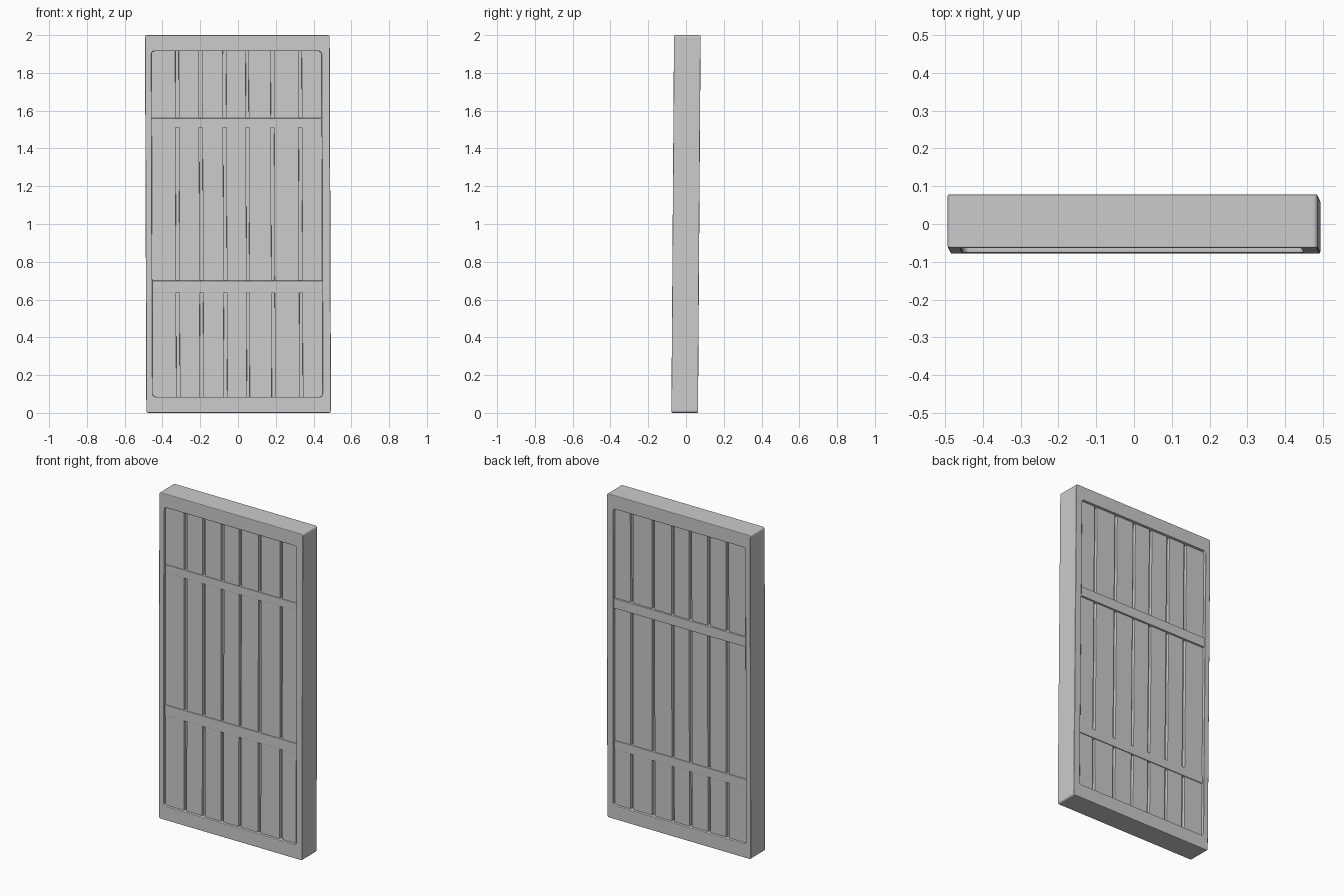
import bpy, bmesh, math

if "Cube" in bpy.data.objects:
    bpy.data.objects.remove(bpy.data.objects["Cube"])

HALF_T = 0.0705          # half the door thickness


def lean(x, y, z):
    """The whole door leans very slightly backwards and sideways."""
    return (x - 0.0035 * (z - 1), y + 0.007 * (z - 1), z)


def finish(name, bm, bevel):
    for v in bm.verts:
        v.co = lean(*v.co)
    bmesh.ops.recalc_face_normals(bm, faces=bm.faces)
    me = bpy.data.meshes.new(name)
    bm.to_mesh(me)
    bm.free()
    ob = bpy.data.objects.new(name, me)
    bpy.context.collection.objects.link(ob)
    if bevel:
        mod = ob.modifiers.new("soft_edges", 'BEVEL')
        mod.width = bevel
        mod.segments = 2
        mod.limit_method = 'ANGLE'
        mod.angle_limit = math.radians(50)
    return ob


def box(name, x0, x1, y0, y1, z0, z1, bevel=0.002):
    bm = bmesh.new()
    bmesh.ops.create_cube(bm, size=1)
    for v in bm.verts:
        v.co = (x1 if v.co.x > 0 else x0,
                y1 if v.co.y > 0 else y0,
                z1 if v.co.z > 0 else z0)
    return finish(name, bm, bevel)


def rounded_rect(x0, x1, z0, z1, r, n=4):
    pts = []
    corners = ((x1 - r, z1 - r), (x0 + r, z1 - r), (x0 + r, z0 + r), (x1 - r, z0 + r))
    for i, (cx, cz) in enumerate(corners):
        for k in range(n + 1):
            a = math.pi / 2 * (i + k / n)
            pts.append((cx + r * math.cos(a), cz + r * math.sin(a)))
    return pts


# Outer frame: one ring with rounded corners
bm = bmesh.new()
outer = rounded_rect(-0.489, 0.489, 0, 2, 0.012)
inner = rounded_rect(-0.455, 0.445, 0.085, 1.915, 0.016)
loops = [[bm.verts.new((x, y, z)) for x, z in pts]
         for pts, y in ((outer, -HALF_T), (outer, HALF_T), (inner, HALF_T), (inner, -HALF_T))]
n = len(outer)
for a, b in zip(loops, loops[1:] + loops[:1]):
    for i in range(n):
        j = (i + 1) % n
        bm.faces.new((a[i], a[j], b[j], b[i]))
finish("frame", bm, 0.004)

# Core sheet that closes the gaps between planks
box("core", -0.465, 0.455, -0.036, 0.036, 0.07, 1.93, 0)

# Vertical planks, showing on both sides
gaps = [(-0.329, -0.311), (-0.204, -0.186), (-0.077, -0.060),
        (0.044, 0.059), (0.176, 0.193), (0.323, 0.340)]
edges = [-0.465] + [e for g in gaps for e in g] + [0.455]
py = HALF_T - 0.016
for i in range(0, len(edges), 2):
    box(f"plank_{i // 2 + 1}", edges[i], edges[i + 1], -py, py, 0.07, 1.93)

# Cross rails: the front and back pairs sit at different heights
for name, side, z0, z1, recess in (
        ("front_upper_rail", -1, 1.51, 1.56, 0.012),
        ("front_lower_rail", -1, 0.635, 0.70, 0.011),
        ("back_upper_rail", 1, 1.30, 1.36, 0.005),
        ("back_lower_rail", 1, 0.425, 0.48, 0.011)):
    y = side * (HALF_T - recess)
    box(name, -0.465, 0.455, min(0, y), max(0, y), z0, z1)
